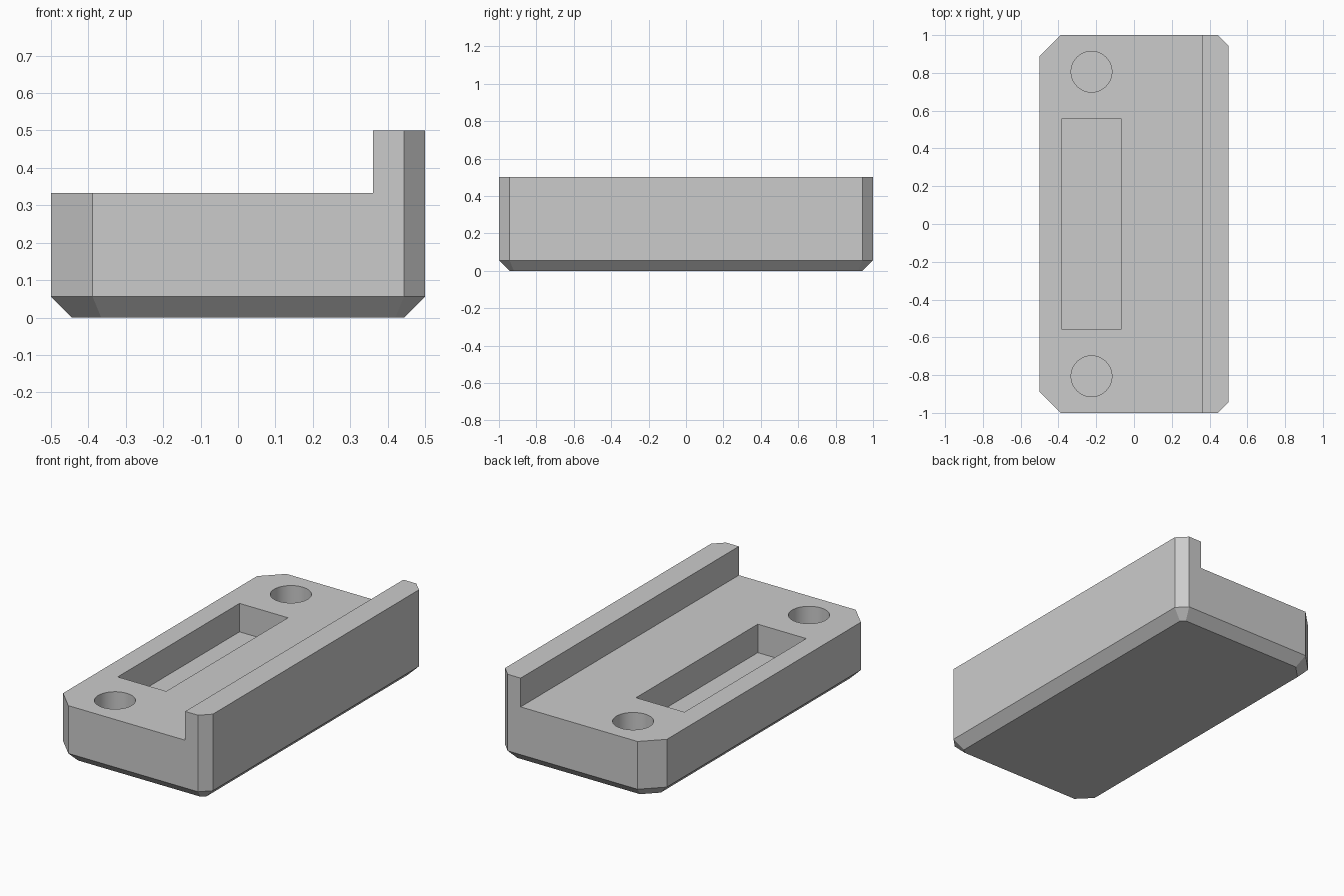
import bpy, bmesh, math

if "Cube" in bpy.data.objects:
    bpy.data.objects.remove(bpy.data.objects["Cube"], do_unlink=True)

HALF_W, HALF_L = 0.5, 1.0
WALL_TOP, DECK, RECESS_FLOOR = 0.5, 0.333, 0.168
BIG, SMALL = 0.111, 0.056

grey = bpy.data.materials.new("light grey")
grey.use_nodes = True
colour = (0.6, 0.6, 0.6, 1)
grey.diffuse_color = colour
grey.node_tree.nodes["Principled BSDF"].inputs["Base Color"].default_value = colour


def add_object(name, bm):
    mesh = bpy.data.meshes.new(name)
    bmesh.ops.recalc_face_normals(bm, faces=bm.faces)
    bm.to_mesh(mesh)
    bm.free()
    obj = bpy.data.objects.new(name, mesh)
    bpy.context.collection.objects.link(obj)
    mesh.materials.append(grey)
    return obj


def prism(outline, bottom, top):
    """Extrude a plan outline between two heights."""
    bm = bmesh.new()
    face = bm.faces.new([bm.verts.new((x, y, bottom)) for x, y in outline])
    ext = bmesh.ops.extrude_face_region(bm, geom=[face], use_keep_orig=True)
    for v in ext["geom"]:
        if isinstance(v, bmesh.types.BMVert):
            v.co.z = top
    bmesh.ops.recalc_face_normals(bm, faces=bm.faces)
    return bm


def rectangle(x0, x1, y):
    return [(x0, -y), (x1, -y), (x1, y), (x0, y)]


def circle(cx, cy, r, n=48):
    return [(cx + r * math.cos(math.tau * i / n), cy + r * math.sin(math.tau * i / n))
            for i in range(n)]


# Block with large corner cuts on one side, small ones on the wall side
half = [(HALF_W, HALF_L - SMALL), (HALF_W - SMALL, HALF_L),
        (BIG - HALF_W, HALF_L), (-HALF_W, HALF_L - BIG)]
bm = prism(half + [(x, -y) for x, y in reversed(half)], 0, WALL_TOP)
rim = [e for e in bm.edges if all(v.co.z < 0.01 for v in e.verts)]
bmesh.ops.bevel(bm, geom=rim, offset=SMALL, segments=1, affect='EDGES')
body = add_object("bracket_body", bm)

# Step beside the wall, long recess and two round blind holes
cutters = [
    add_object("step_cutter", prism(rectangle(-0.8, 0.361, 1.3), DECK, 0.8)),
    add_object("recess_cutter", prism(rectangle(-0.381, -0.07, 0.558), RECESS_FLOOR, 0.6)),
]
for side in (-1, 1):
    cutters.append(add_object("hole_cutter",
                              prism(circle(-0.225, side * 0.806, 0.108), RECESS_FLOOR, 0.6)))

bpy.context.view_layer.objects.active = body
for cutter in cutters:
    cutter.hide_render = True
    mod = body.modifiers.new(cutter.name, 'BOOLEAN')
    mod.operation = 'DIFFERENCE'
    mod.solver = 'EXACT'
    mod.object = cutter
    bpy.ops.object.modifier_apply(modifier=mod.name)
    bpy.data.objects.remove(cutter, do_unlink=True)

# Smooth only the hole walls
bpy.ops.object.select_all(action='DESELECT')
body.select_set(True)
bpy.ops.object.shade_smooth_by_angle(angle=math.radians(20))
